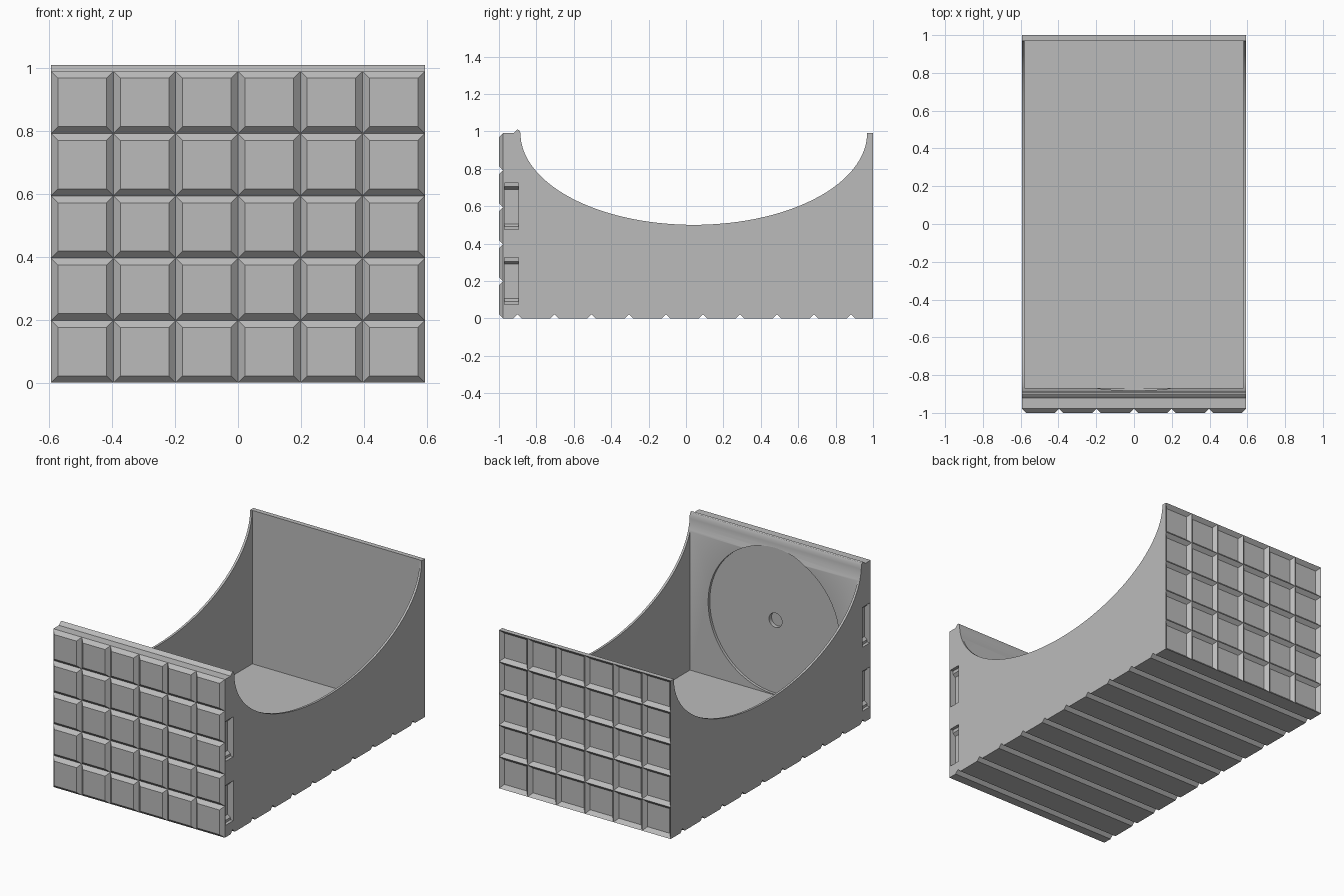
import bpy, bmesh, math

cube = bpy.data.objects.get("Cube")
if cube:
    bpy.data.objects.remove(cube, do_unlink=True)

# Overall sizes
W = 0.594            # half width
H = 0.99             # wall height
CELL = 0.198         # tile and groove pitch
BEV = 0.022          # bevel and groove depth
FRONT, BACK = -1 + BEV, 1 - BEV

grey = bpy.data.materials.new("light grey")
grey.use_nodes = True
grey.diffuse_color = (0.5, 0.5, 0.5, 1)
grey.node_tree.nodes["Principled BSDF"].inputs["Base Color"].default_value = (0.5, 0.5, 0.5, 1)


def make_object(name, bm):
    bmesh.ops.remove_doubles(bm, verts=bm.verts, dist=1e-5)
    bmesh.ops.recalc_face_normals(bm, faces=bm.faces)
    mesh = bpy.data.meshes.new(name)
    bm.to_mesh(mesh)
    bm.free()
    mesh.materials.append(grey)
    obj = bpy.data.objects.new(name, mesh)
    bpy.context.collection.objects.link(obj)
    return obj


def prism(name, outline, lo, hi, axis):
    """Extrude an outline of (y, z) along x, or of (x, z) along y."""
    def place(p, t):
        return (t, p[0], p[1]) if axis == "x" else (p[0], t, p[1])
    bm = bmesh.new()
    a = [bm.verts.new(place(p, lo)) for p in outline]
    b = [bm.verts.new(place(p, hi)) for p in outline]
    bm.faces.new(a)
    bm.faces.new(b)
    n = len(outline)
    for i in range(n):
        j = (i + 1) % n
        bm.faces.new((a[i], a[j], b[j], b[i]))
    return make_object(name, bm)


def arc(cx, cz, rx, rz, start, end, steps):
    span = [start + (end - start) * i / steps for i in range(steps + 1)]
    return [(cx + rx * math.cos(t), cz + rz * math.sin(t)) for t in span]


def rect(x0, x1, z0, z1):
    return [(x0, z0), (x1, z0), (x1, z1), (x0, z1)]


def cut(target, cutter):
    cutter.hide_render = True
    mod = target.modifiers.new("cut", "BOOLEAN")
    mod.operation = "DIFFERENCE"
    mod.solver = "EXACT"
    mod.object = cutter
    bpy.context.view_layer.objects.active = target
    bpy.ops.object.modifier_apply(modifier=mod.name)
    bpy.data.objects.remove(cutter, do_unlink=True)


def tile_wall(name, rim_y, tile_y, base_y):
    """Grid of bevelled tiles, closed behind by a plain box back to base_y."""
    bm = bmesh.new()

    def loop(x0, x1, z0, z1, y):
        return [bm.verts.new((x, y, z)) for x, z in rect(x0, x1, z0, z1)]

    def ring(a, b):
        for i in range(4):
            j = (i + 1) % 4
            bm.faces.new((a[i], a[j], b[j], b[i]))

    for col in range(6):
        for row in range(5):
            x, z = -W + col * CELL, row * CELL
            rim = loop(x, x + CELL, z, z + CELL, rim_y)
            flat = loop(x + BEV, x + CELL - BEV, z + BEV, z + CELL - BEV, tile_y)
            ring(rim, flat)
            bm.faces.new(flat)
    base = loop(-W, W, 0, H, base_y)
    ring(loop(-W, W, 0, H, rim_y), base)
    bm.faces.new(base)
    return make_object(name, bm)


# Side profile: grooved underside, back edge, oval opening, raised lip
profile = [(FRONT, 0)]
for k in range(10):
    y = -0.9 + k * CELL
    profile += [(y - BEV, 0), (y, BEV), (y + BEV, 0)]
profile += [(BACK, 0), (BACK, H)]
profile += arc(0.0415, H, 0.9265, 0.49, 0, -math.pi, 72)
profile += [(-0.893, 1.006), (-0.9, 1.01), (-0.907, 1.006), (-0.922, H), (FRONT, H)]
body = prism("tray_body", profile, -W, W, "x")

# Hollow interior
cut(body, prism("interior_cutter", rect(-0.58, 0.58, 0.03, 1.2), -0.868, 0.97, "y"))

# Round recess and blind centre hole inside the front wall
for radius, depth in ((0.455, -0.885), (0.045, -0.91)):
    circle = arc(0, 0.49, radius, radius, 0, 2 * math.pi, 64)[:-1]
    cut(body, prism("round_cutter", circle, depth, -0.8, "y"))

# Two stepped slots in each end of the front wall
slot = [(0.62, 0.725), (0.574, 0.725), (0.574, 0.705), (0.555, 0.69),
        (0.555, 0.505), (0.574, 0.49), (0.574, 0.475), (0.62, 0.475)]
for side in (-1, 1):
    for drop in (0, 0.4):
        outline = [(side * x, z - drop) for x, z in slot]
        cut(body, prism("slot_cutter", outline, -0.97, -0.895, "y"))

# Raised tiles on the front, matching sunken tiles on the back
front = tile_wall("front_tiles", FRONT, -1, FRONT + 0.002)
back = tile_wall("back_tiles", 1, BACK, BACK - 0.002)

# Smooth the curves, keep the edges crisp
bpy.ops.object.select_all(action="DESELECT")
for obj in (body, front, back):
    obj.select_set(True)
    bpy.context.view_layer.objects.active = obj
bpy.ops.object.shade_smooth_by_angle(angle=math.radians(25))
